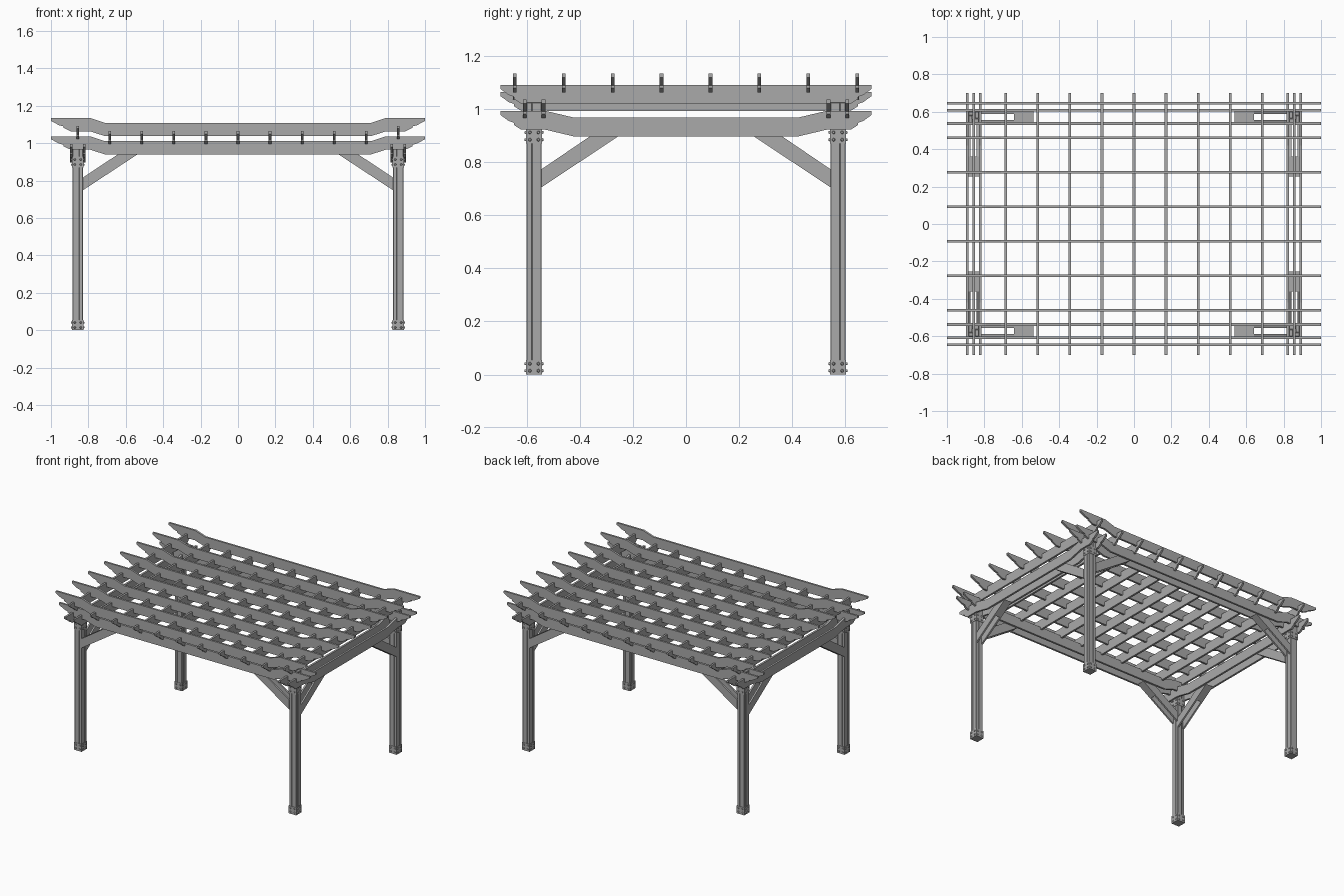
import bpy, bmesh, math
from mathutils import Matrix, Vector

if "Cube" in bpy.data.objects:
    bpy.data.objects.remove(bpy.data.objects["Cube"])

POST_X, POST_Y = 0.857, 0.5725  # post centres
H = 0.028                       # half post width
T = 0.014                       # board thickness
DEPTH = 0.071                   # board depth

GREY = bpy.data.materials.new("dark_grey")
GREY.diffuse_color = (0.4, 0.4, 0.4, 1)
GREY.use_nodes = True
GREY.node_tree.nodes["Principled BSDF"].inputs["Base Color"].default_value = GREY.diffuse_color


def finish(bm, name):
    bmesh.ops.recalc_face_normals(bm, faces=bm.faces)
    me = bpy.data.meshes.new(name)
    bm.to_mesh(me)
    bm.free()
    me.materials.append(GREY)
    ob = bpy.data.objects.new(name, me)
    bpy.context.collection.objects.link(ob)
    return ob


def add_prism(bm, pts, axis, offset, thick):
    """Extrude a (run, z) outline across the other horizontal axis."""
    def place(p, side):
        o = offset + side * thick / 2
        return (p[0], o, p[1]) if axis == 'x' else (o, p[0], p[1])
    a = [bm.verts.new(place(p, -1)) for p in pts]
    b = [bm.verts.new(place(p, 1)) for p in pts]
    bm.faces.new(a)
    bm.faces.new(b[::-1])
    for i in range(len(pts)):
        j = (i + 1) % len(pts)
        bm.faces.new((a[i], a[j], b[j], b[i]))


def add_box(bm, lo, hi):
    size = [h - l for l, h in zip(lo, hi)]
    mid = [(h + l) / 2 for l, h in zip(lo, hi)]
    m = Matrix.Translation(mid) @ Matrix.Diagonal((*size, 1))
    return bmesh.ops.create_cube(bm, size=1, matrix=m)['verts']


def board(name, axis, half, offset, top, bend=None, drop=0.026):
    """Board with carved ends; bend=(start, end) lowers the middle section."""
    s = half ** 0.8
    end = [(0, 0), (0, -0.015), (0.042, -0.038), (0.068, -0.045),
           (0.068, -0.053), (0.105, -DEPTH)]
    right = [(half - d * s, top + z) for d, z in end]
    if bend:
        right += [(bend[0], top - DEPTH), (bend[1], top - DEPTH - drop)]
        right = [(bend[1], top - drop), (bend[0], top)] + right
    pts = right + [(-x, z) for x, z in reversed(right)]
    bm = bmesh.new()
    add_prism(bm, pts, axis, offset, T)
    return finish(bm, name)


def bracket(name, cx, cy, z0, z1):
    """Square sleeve with four round bolt heads on every face."""
    bm = bmesh.new()
    r = H + 0.0025
    add_box(bm, (cx - r, cy - r, z0), (cx + r, cy + r, z1))
    for k in range(4):
        turn = Matrix.Translation((cx, cy, 0)) @ Matrix.Rotation(k * math.pi / 2, 4, 'Z')
        for u in (-0.016, 0.016):
            for f in (0.26, 0.74):
                m = (turn @ Matrix.Translation((r + 0.002, u, z0 + (z1 - z0) * f))
                     @ Matrix.Rotation(math.pi / 2, 4, 'Y'))
                bmesh.ops.create_cone(bm, cap_ends=True, segments=10, radius1=0.0065,
                                      radius2=0.004, depth=0.006, matrix=m)
    return finish(bm, name)


def post(name, sx, sy):
    """Four boards laid in a pinwheel, slightly chamfered."""
    bm = bmesh.new()
    t = 0.02
    for k in range(4):
        vs = add_box(bm, (-H + t, -H, 0.002), (H, -H + t, 1.026))
        bmesh.ops.rotate(bm, verts=vs, cent=(0, 0, 0),
                         matrix=Matrix.Rotation(k * math.pi / 2, 3, 'Z'))
    for v in bm.verts:
        v.co = Vector((sx * (POST_X + v.co.x), sy * (POST_Y - v.co.y), v.co.z))
    ob = finish(bm, name)
    bev = ob.modifiers.new("chamfer", 'BEVEL')
    bev.width = 0.002
    bev.segments = 1


def brace(name, axis, s, centre, run, z):
    """Two side planks with a filler wedge under the beam.
    run = post face, upper edge end, lower edge end; z = low, high, beam."""
    a, b, c = run
    low, high, top = z
    bm = bmesh.new()
    outline = [(s * a, low), (s * c, top), (s * b, top), (s * a, high)]
    for side in (-1, 1):
        add_prism(bm, outline, axis, centre + side * (H - 0.006), 0.012)
    zb = low + (top - low) * (a - b) / (a - c)
    add_prism(bm, [(s * b, zb), (s * c, top), (s * b, top)], axis, centre, 2 * H - 0.024)
    return finish(bm, name)


# Four corners: post, brackets, knee braces
for sx, lr in ((-1, "left"), (1, "right")):
    for sy, fb in ((-1, "front"), (1, "back")):
        tag = f"{fb}_{lr}"
        cx, cy = sx * POST_X, sy * POST_Y
        post(f"{tag}_post", sx, sy)
        bracket(f"{tag}_base_bracket", cx, cy, 0.0, 0.055)
        bracket(f"{tag}_top_bracket", cx, cy, 0.87, 0.928)
        brace(f"{tag}_long_brace", 'x', sx, cy,
              (POST_X - H, 0.642, 0.537), (0.748, 0.816, 0.940))
        brace(f"{tag}_side_brace", 'y', sy, cx,
              (POST_Y - H, 0.362, 0.255), (0.706, 0.774, 0.898))

# Paired beams clasping the posts
OFF = H + T / 2
for s, lr, fb in ((-1, "left", "front"), (1, "right", "back")):
    for d, io in ((-OFF, "inner"), (OFF, "outer")):
        board(f"{lr}_{io}_side_beam", 'y', 0.70, s * (POST_X + d), 0.994, (0.53, 0.42))
        board(f"{fb}_{io}_long_beam", 'x', 1.0, s * (POST_Y + d), 1.036, (0.79, 0.71))

# Straight purlins; the two over the posts sit higher
for i in range(11):
    x = -POST_X + i * POST_X / 5
    board(f"purlin_{i + 1}", 'y', 0.70, x, 1.092 if i in (0, 10) else 1.065)

# Bent top rafters
for i in range(8):
    board(f"rafter_{i + 1}", 'x', 1.0, -0.645 + i * 1.29 / 7, 1.134, (0.79, 0.71))
